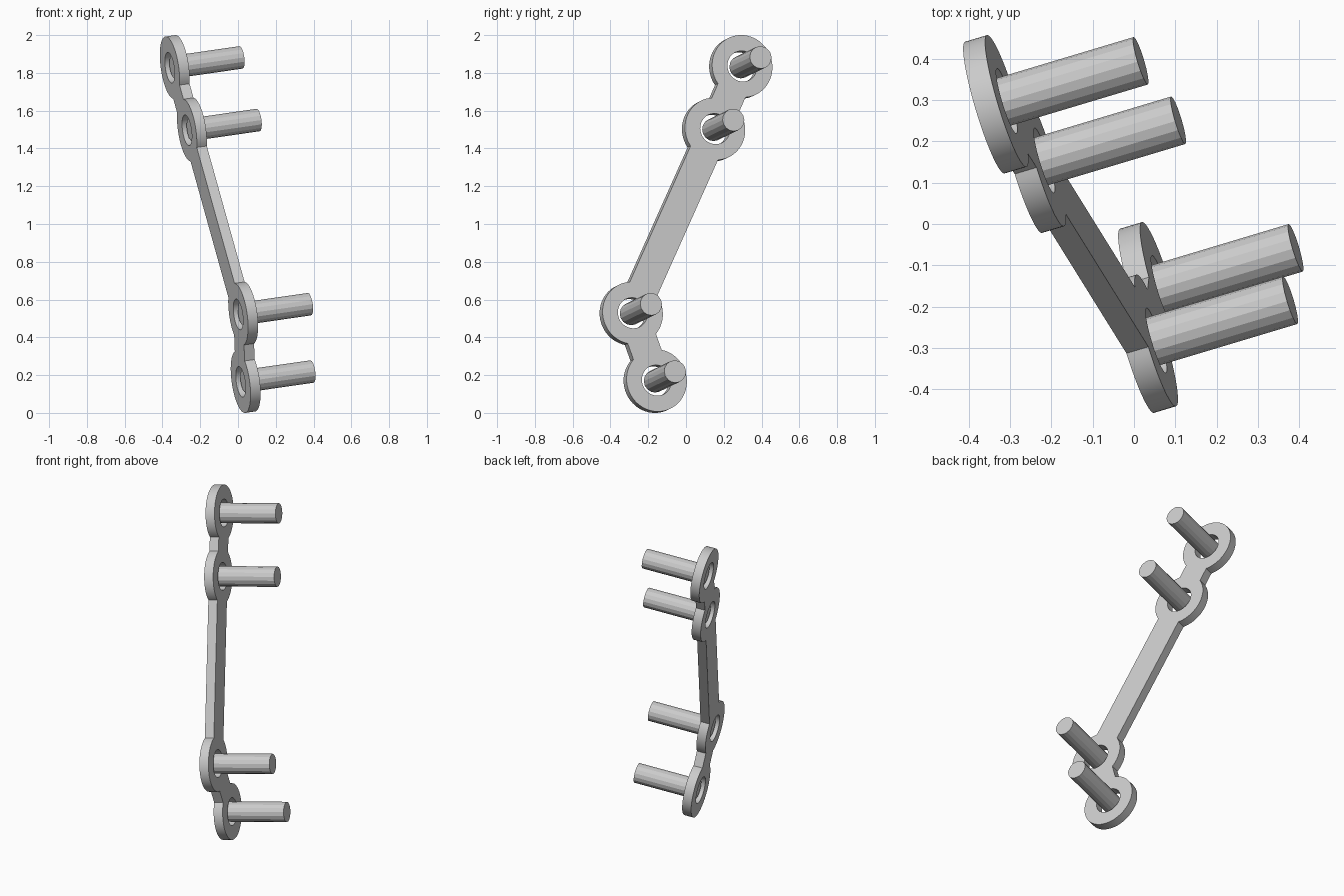
import bpy
import bmesh
from math import asin, cos, sin, tau, atan2
from mathutils import Matrix, Vector

if "Cube" in bpy.data.objects:
    bpy.data.objects.remove(bpy.data.objects["Cube"], do_unlink=True)

RING, HOLE, LINK = 0.1665, 0.082, 0.083   # ring radius, hole radius, half link width
THICK = 0.056
PIN_R, PIN_START, PIN_END = 0.06, -0.01, 0.37

# Tilted frame: the plate lies in u-v, the pins run along w
w = Vector((1, 0.3, 0.144)).normalized()
u = Vector((0, 0, 1)).cross(w).normalized()
v = w.cross(u)
frame = Matrix((u, v, w)).transposed().to_4x4()

# Ring centres from top to bottom, placed on the plate plane
centres = [Vector((0.016 - 0.3 * y - 0.144 * z, y, z))
           for y, z in ((0.29, 1.8315), (0.146, 1.5), (-0.29, 0.525), (-0.163, 0.1685))]
origin = sum(centres, Vector()) / len(centres)
flat = [Vector(((c - origin).dot(u), (c - origin).dot(v))) for c in centres]


def arc(centre, radius, start, sweep, steps):
    return [(centre.x + radius * cos(start + sweep * i / steps),
             centre.y + radius * sin(start + sweep * i / steps)) for i in range(steps + 1)]


def heading(a, b):
    return atan2(b.y - a.y, b.x - a.x)


def add_loop(curve, points):
    spline = curve.splines.new('POLY')
    spline.points.add(len(points) - 1)
    for p, (x, y) in zip(spline.points, points):
        p.co = (x, y, 0, 1)
    spline.use_cyclic_u = True


# Plate outline: walk down one side of the ring chain and back up the other
delta = asin(LINK / RING)
walk = flat + flat[-2:0:-1]
outline = []
for i, c in enumerate(walk):
    before, after = walk[i - 1], walk[(i + 1) % len(walk)]
    start = heading(c, before) + delta
    sweep = (heading(c, after) - delta - start) % tau
    outline += arc(c, RING, start, sweep, max(8, round(sweep / tau * 64)))

curve = bpy.data.curves.new("plate", 'CURVE')
curve.dimensions = '2D'
curve.fill_mode = 'BOTH'
curve.extrude = THICK / 2
add_loop(curve, outline)
for c in flat:
    add_loop(curve, arc(c, HOLE, 0, tau, 48)[:-1])

plate = bpy.data.objects.new("plate", curve)
bpy.context.collection.objects.link(plate)
plate.matrix_world = Matrix.Translation(origin) @ frame
bpy.ops.object.select_all(action='DESELECT')
plate.select_set(True)
bpy.context.view_layer.objects.active = plate
bpy.ops.object.convert(target='MESH')
plate = bpy.context.object

# Weld the caps to the rims
bm = bmesh.new()
bm.from_mesh(plate.data)
bmesh.ops.remove_doubles(bm, verts=bm.verts, dist=1e-5)
bmesh.ops.recalc_face_normals(bm, faces=bm.faces)
bm.to_mesh(plate.data)
bm.free()
bpy.ops.object.shade_smooth_by_angle()

# Faceted pins through the holes
names = ("top_pin", "upper_pin", "lower_pin", "bottom_pin")
for name, c in zip(names, centres):
    bpy.ops.mesh.primitive_cylinder_add(vertices=16, radius=PIN_R, depth=PIN_END - PIN_START)
    pin = bpy.context.object
    pin.name = name
    pin.matrix_world = Matrix.Translation(c + w * (PIN_START + PIN_END) / 2) @ frame
